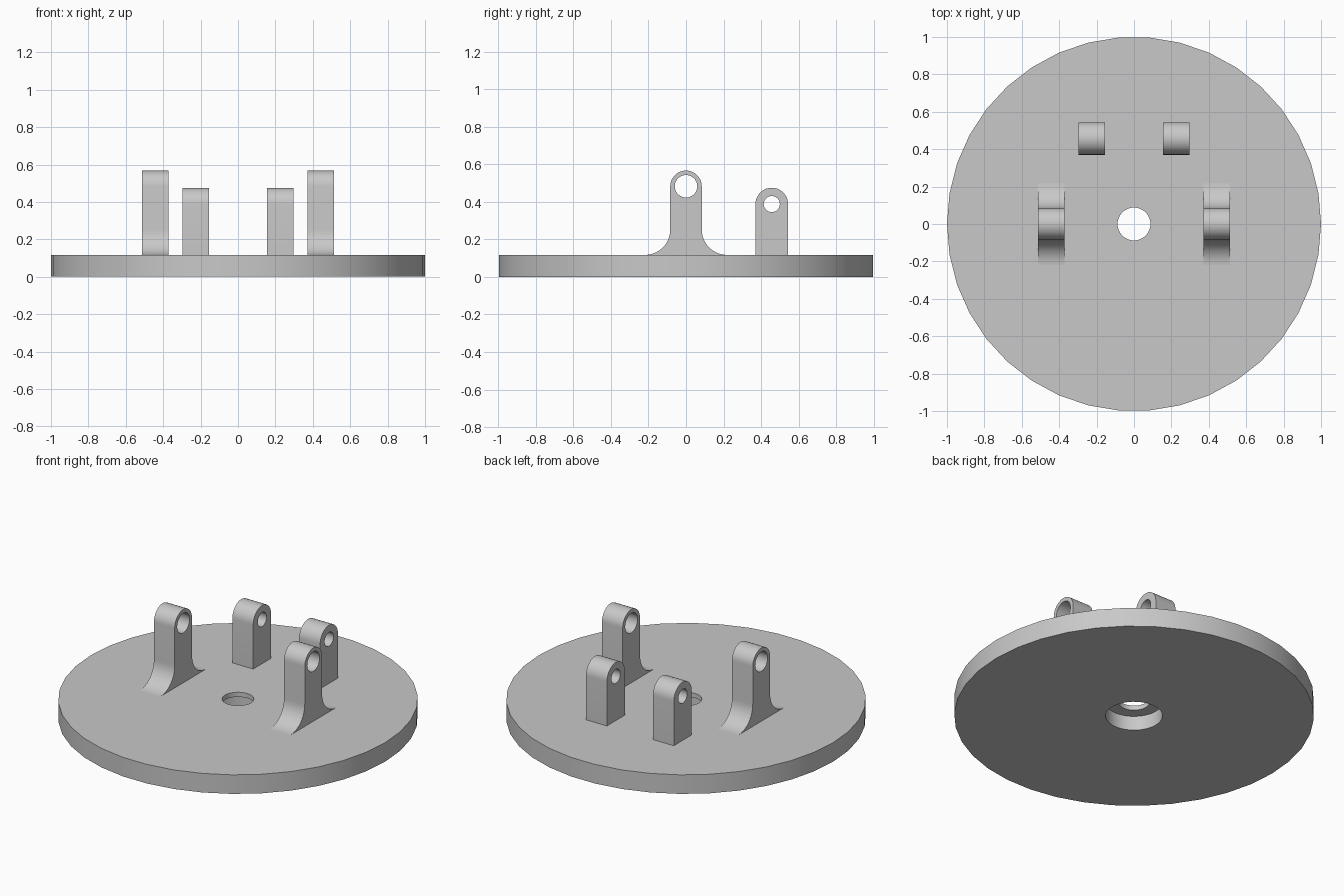
import bpy
import bmesh
from math import cos, sin, pi, radians
from mathutils import Vector

cube = bpy.data.objects.get("Cube")
if cube:
    bpy.data.objects.remove(cube, do_unlink=True)

GREY = (0.58, 0.58, 0.58, 1)
metal = bpy.data.materials.new("plain grey")
metal.use_nodes = True
metal.diffuse_color = GREY
metal.node_tree.nodes["Principled BSDF"].inputs["Base Color"].default_value = GREY

PLATE_TOP = 0.117


def arc(cy, cz, r, start, end, steps):
    """Points on an arc in the side (y, z) plane, angles in degrees."""
    angles = [radians(start + (end - start) * i / steps) for i in range(steps + 1)]
    return [(cy + r * cos(a), cz + r * sin(a)) for a in angles]


def finish(bm, name):
    bmesh.ops.recalc_face_normals(bm, faces=bm.faces)
    mesh = bpy.data.meshes.new(name)
    bm.to_mesh(mesh)
    bm.free()
    mesh.materials.append(metal)
    obj = bpy.data.objects.new(name, mesh)
    bpy.context.collection.objects.link(obj)
    bpy.ops.object.select_all(action='DESELECT')
    obj.select_set(True)
    bpy.context.view_layer.objects.active = obj
    bpy.ops.object.shade_smooth_by_angle(angle=radians(30))


def lug(name, x0, x1, outline, hole):
    """Upright plate with a round eye, extruded along x."""
    bm = bmesh.new()
    edges = []
    for loop in (outline, hole):
        verts = [bm.verts.new((x0, y, z)) for y, z in loop]
        edges += [bm.edges.new((a, b)) for a, b in zip(verts, verts[1:] + verts[:1])]
    bmesh.ops.triangle_fill(bm, use_beauty=True, use_dissolve=False,
                            edges=edges, normal=Vector((1, 0, 0)))
    result = bmesh.ops.extrude_face_region(bm, geom=bm.faces[:], use_keep_orig=True)
    moved = [g for g in result["geom"] if isinstance(g, bmesh.types.BMVert)]
    bmesh.ops.translate(bm, verts=moved, vec=(x1 - x0, 0, 0))
    finish(bm, name)


# Round base plate with a centre hole and a wider recess underneath
bm = bmesh.new()
HOLE, RECESS, DEPTH = 0.088, 0.158, 0.088
section = [(1, 0), (1, PLATE_TOP), (HOLE, PLATE_TOP),
           (HOLE, DEPTH), (RECESS, DEPTH), (RECESS, 0)]
verts = [bm.verts.new((r, 0, z)) for r, z in section]
edges = [bm.edges.new((a, b)) for a, b in zip(verts, verts[1:] + verts[:1])]
bmesh.ops.spin(bm, geom=verts + edges, cent=(0, 0, 0), axis=(0, 0, 1),
               angle=2 * pi, steps=38, use_merge=False)
bmesh.ops.remove_doubles(bm, verts=bm.verts, dist=0.0005)
finish(bm, "base_plate")

# Tall lugs with flared feet
R, EYE_Z, FLARE = 0.084, 0.483, 0.135
tall = (arc(R + FLARE, PLATE_TOP + FLARE, FLARE, 270, 180, 10)
        + arc(0, EYE_Z, R, 0, 180, 18)
        + arc(-R - FLARE, PLATE_TOP + FLARE, FLARE, 0, -90, 10))
tall_eye = arc(0, EYE_Z, 0.06, 0, 360, 28)[:-1]

# Short straight lugs towards the back
BACK_Y, BACK_Z, BACK_R = 0.457, 0.388, 0.087
short = ([(BACK_Y + BACK_R, PLATE_TOP)]
         + arc(BACK_Y, BACK_Z, BACK_R, 0, 180, 18)
         + [(BACK_Y - BACK_R, PLATE_TOP)])
short_eye = arc(BACK_Y, BACK_Z, 0.043, 0, 360, 24)[:-1]

for side, s in (("left", 1), ("right", -1)):
    lug("tall_lug_" + side, s * 0.371, s * 0.512, tall, tall_eye)
    lug("short_lug_" + side, s * 0.156, s * 0.298, short, short_eye)
